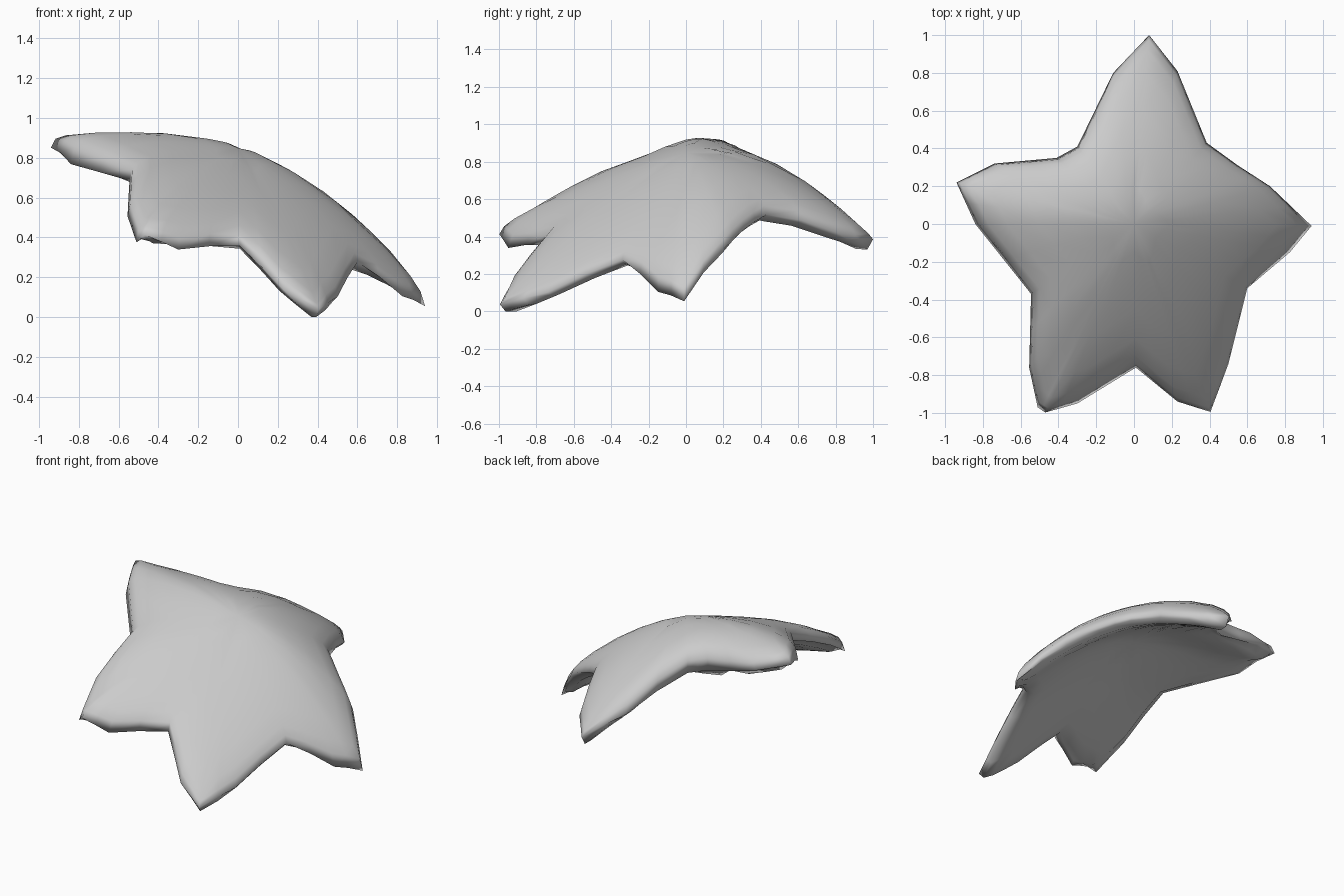
import bpy, bmesh
from math import sqrt
from mathutils import Vector

if "Cube" in bpy.data.objects:
    bpy.data.objects.remove(bpy.data.objects["Cube"])

# Star outline seen from above: x, y, drop of the rim below the dome surface
OUTLINE = [
    (0.08, 1.00, .02), (-0.11, 0.80, .09), (-0.30, 0.41, .15), (-0.41, 0.35, .15),
    (-0.74, 0.32, .09), (-0.94, 0.22, .09), (-0.84, 0.00, .18),
    (-0.545, -0.37, .11), (-0.555, -0.76, .11), (-0.51, -0.97, .12), (-0.47, -0.998, .06),
    (-0.30, -0.95, .12), (0.01, -0.76, .09), (0.23, -0.94, .07), (0.405, -0.995, .01),
    (0.50, -0.74, .06), (0.60, -0.34, .06), (0.825, -0.15, .13), (0.94, -0.01, .10),
    (0.72, 0.20, .06), (0.55, 0.31, .08), (0.385, 0.43, .08), (0.23, 0.81, .07),
]

# Ring scale and fraction of the rim drop on the upper side
TOP = [(.975, .5), (.92, .25), (.8, .08), (.6, 0), (.4, 0), (.2, 0)]
# Ring scale and thickness on the underside
BOTTOM = [(.97, .10), (.91, .145), (.8, .16), (.6, .17), (.4, .17), (.2, .17)]


def dome(x, y):
    """Height of the tilted dome the star is draped over."""
    z = .86 - .39*x + .067*y - .38*x*x + .15*x*y - .5*y*y
    z -= .3 * max(0, z - .86)
    # straighter slopes to the front and back, rounded off at the crest
    a = sqrt((y - .08)**2 + .01) - .1
    xr = max(0, x)**2
    if y < .08:
        z -= .42 * a * (.98 + y) * (1 - .9*xr) + .15 * xr * y
    else:
        z -= .12 * a * (1 - y)
    return z + .5 * min(0, x + .5)**2       # raised left arm


# Halve each outline edge for smoother rims
rim = []
for a, b in zip(OUTLINE, OUTLINE[1:] + OUTLINE[:1]):
    a, b = Vector(a), Vector(b)
    rim += [a, (a + b) / 2]

bm = bmesh.new()


def ring(s, height):
    return [bm.verts.new((p.x*s, p.y*s, max(0, height(p.x*s, p.y*s, p.z)))) for p in rim]


def bridge(r1, r2):
    n = len(r1)
    for i in range(n):
        j = (i + 1) % n
        bm.faces.new((r1[i], r1[j], r2[j], r2[i]))


# Upper skin and underside share the rim and close at a centre point
edge = ring(1, lambda x, y, d: dome(x, y) - d)
for table, top in ((TOP, True), (BOTTOM, False)):
    last = edge
    for s, k in table:
        if top:
            new = ring(s, lambda x, y, d: dome(x, y) - d*k)
        else:
            new = ring(s, lambda x, y, d: dome(x, y) - max(k, d*s))
        bridge(last, new)
        last = new
    c = bm.verts.new((0, 0, dome(0, 0) - (0 if top else .17)))
    for i in range(len(last)):
        bm.faces.new((last[i], last[(i + 1) % len(last)], c))

bmesh.ops.recalc_face_normals(bm, faces=bm.faces)
for f in bm.faces:
    f.smooth = True

mesh = bpy.data.meshes.new("starfish")
bm.to_mesh(mesh)
bm.free()
star = bpy.data.objects.new("starfish", mesh)
bpy.context.collection.objects.link(star)
